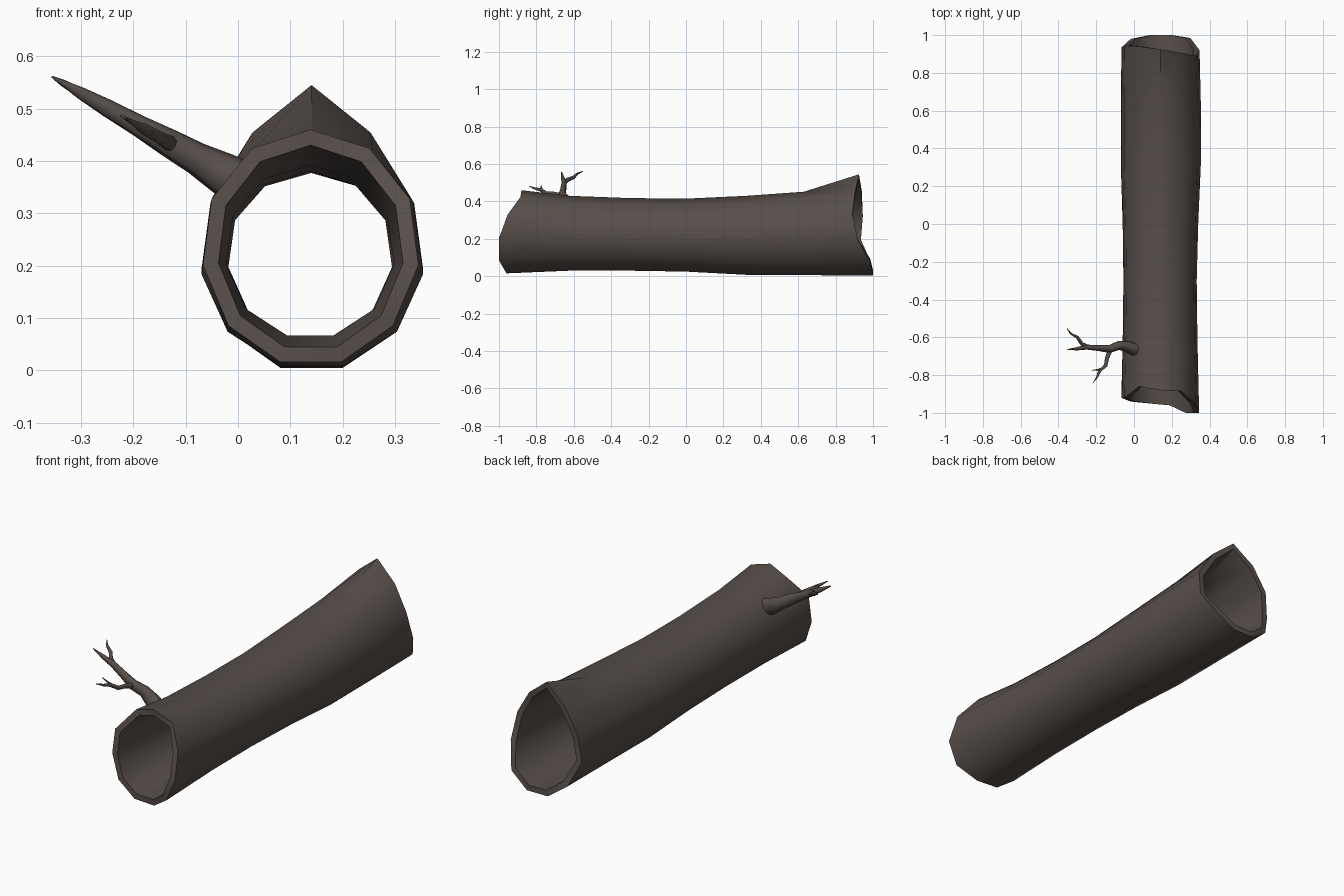
import bpy, bmesh, math
from mathutils import Vector

if "Cube" in bpy.data.objects:
    bpy.data.objects.remove(bpy.data.objects["Cube"])

N = 11
WALL = 0.038

bark = bpy.data.materials.new("bark")
bark.diffuse_color = (0.095, 0.077, 0.068, 1)
bark.use_nodes = True
bark.node_tree.nodes["Principled BSDF"].inputs["Base Color"].default_value = bark.diffuse_color


def finish(name, bm, angle):
    bmesh.ops.recalc_face_normals(bm, faces=bm.faces)
    me = bpy.data.meshes.new(name)
    bm.to_mesh(me)
    bm.free()
    me.materials.append(bark)
    ob = bpy.data.objects.new(name, me)
    bpy.context.collection.objects.link(ob)
    bpy.ops.object.select_all(action='DESELECT')
    ob.select_set(True)
    bpy.context.view_layer.objects.active = ob
    bpy.ops.object.shade_smooth_by_angle(angle=math.radians(angle))
    return ob


def bridge(bm, a, b):
    n = len(a)
    for i in range(n):
        j = (i + 1) % n
        bm.faces.new((a[i], a[j], b[j], b[i]))


# Hollow trunk: stations are (y, x min, x max, z bottom, z top)
stations = [(-0.93, -0.067, 0.345, 0.016, 0.460), (-0.62, -0.060, 0.336, 0.030, 0.430),
            (-0.30, -0.056, 0.332, 0.030, 0.418), (0.00, -0.060, 0.340, 0.025, 0.415),
            (0.32, -0.070, 0.354, 0.008, 0.430), (0.63, -0.070, 0.354, 0.006, 0.452),
            (0.93, -0.066, 0.347, 0.004, 0.455)]
# Broken ends: y per corner, starting at the top and going towards +x
front_y = [-0.88, -0.885, -0.955, -1.0, -1.0, -0.96, -0.95, -0.94, -0.92, -0.92, -0.86]
back_y = [0.925, 0.905, 0.89, 0.92, 0.985, 1.0, 1.0, 0.98, 0.935, 0.945, 0.94]
back_lift = [0.09, 0.036, 0.01, 0, 0, 0, 0, 0, 0, 0.01, 0.036]


def trunk_ring(bm, k, inset):
    y, x0, x1, z0, z1 = stations[k]
    c = math.cos(math.pi / N)
    cx, rx = (x0 + x1) / 2, (x1 - x0) / 2 / 0.99 - inset
    rz = (z1 - z0) / (1 + c)
    cz = z1 - rz
    rz -= inset
    ring = []
    for i in range(N):
        a = 2 * math.pi * i / N
        yy, lift = y, 0
        if k == 0:
            yy = front_y[i]
        elif k == len(stations) - 1:
            yy, lift = back_y[i], back_lift[i]
        ring.append(bm.verts.new((cx + rx * math.sin(a), yy, cz + rz * math.cos(a) + lift)))
    return ring


bm = bmesh.new()
last = len(stations) - 1
outer = [trunk_ring(bm, k, 0) for k in range(last + 1)]
inner = [trunk_ring(bm, k, 0.03 if k in (0, last) else WALL) for k in range(last + 1)]
loop = outer + inner[::-1]
for k in range(len(loop)):
    bridge(bm, loop[k], loop[(k + 1) % len(loop)])
finish("hollow_trunk", bm, 50)

# Dead branch: all twigs lie in one tilted plane; points are (x, y, radius)
UP = Vector((0.49, 0, 0.87)).normalized()


def twig(name, pts, sides=8):
    bm = bmesh.new()
    path = [Vector((x, y, 0.36 - 0.565 * x)) for x, y, r in pts]
    rings = []
    for i, p in enumerate(path):
        t = (path[min(i + 1, len(path) - 1)] - path[max(i - 1, 0)]).normalized()
        side = t.cross(UP).normalized()
        r = pts[i][2]
        rings.append([bm.verts.new(p + r * math.cos(a) * side + 1.3 * r * math.sin(a) * UP)
                      for a in (2 * math.pi * s / sides for s in range(sides))])
    for a, b in zip(rings, rings[1:]):
        bridge(bm, a, b)
    bm.faces.new(rings[0])
    bm.faces.new(rings[-1])
    finish(name, bm, 60)


twig("branch", [(0.015, -0.667, 0.036), (-0.03, -0.652, 0.031), (-0.08, -0.642, 0.024),
                (-0.13, -0.662, 0.021), (-0.19, -0.656, 0.016), (-0.25, -0.652, 0.013),
                (-0.30, -0.66, 0.009), (-0.352, -0.665, 0.002)])
twig("upper_twig", [(-0.235, -0.655, 0.011), (-0.275, -0.635, 0.010), (-0.30, -0.60, 0.008),
                    (-0.335, -0.58, 0.005), (-0.355, -0.552, 0.0015)])
twig("lower_twig", [(-0.125, -0.665, 0.012), (-0.143, -0.71, 0.010), (-0.15, -0.75, 0.009),
                    (-0.18, -0.775, 0.008), (-0.195, -0.81, 0.005), (-0.215, -0.838, 0.0015)])
twig("side_twig", [(-0.165, -0.765, 0.007), (-0.19, -0.772, 0.005), (-0.225, -0.775, 0.0015)])
